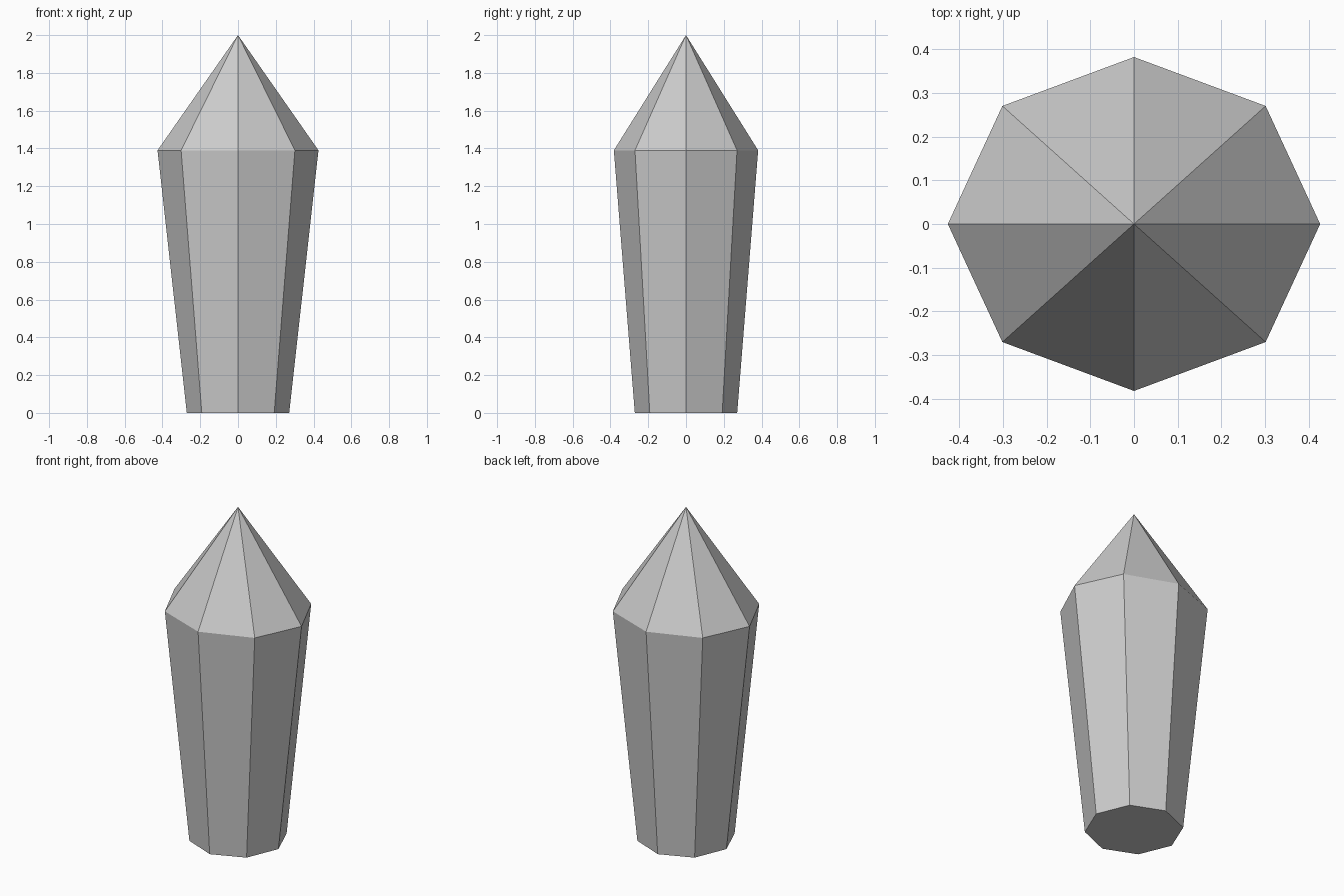
import bpy, bmesh
from math import cos, sin, tau

if "Cube" in bpy.data.objects:
    bpy.data.objects.remove(bpy.data.objects["Cube"])

SIDES = 8
bm = bmesh.new()


def ring(rx, ry, z):
    return [bm.verts.new((rx * cos(tau * i / SIDES), ry * sin(tau * i / SIDES), z))
            for i in range(SIDES)]


# Tapered shaft: round base widening to a slightly oval shoulder
base = ring(0.271, 0.271, 0.0)
shoulder = ring(0.426, 0.382, 1.39)
tip = bm.verts.new((0, 0, 2.0))

bm.faces.new(base[::-1])
for i in range(SIDES):
    j = (i + 1) % SIDES
    bm.faces.new((base[i], base[j], shoulder[j], shoulder[i]))
    # Pointed cap facet
    bm.faces.new((shoulder[i], shoulder[j], tip))

mesh = bpy.data.meshes.new("crystal_shard")
bm.to_mesh(mesh)
bm.free()
bpy.context.collection.objects.link(bpy.data.objects.new("crystal_shard", mesh))
